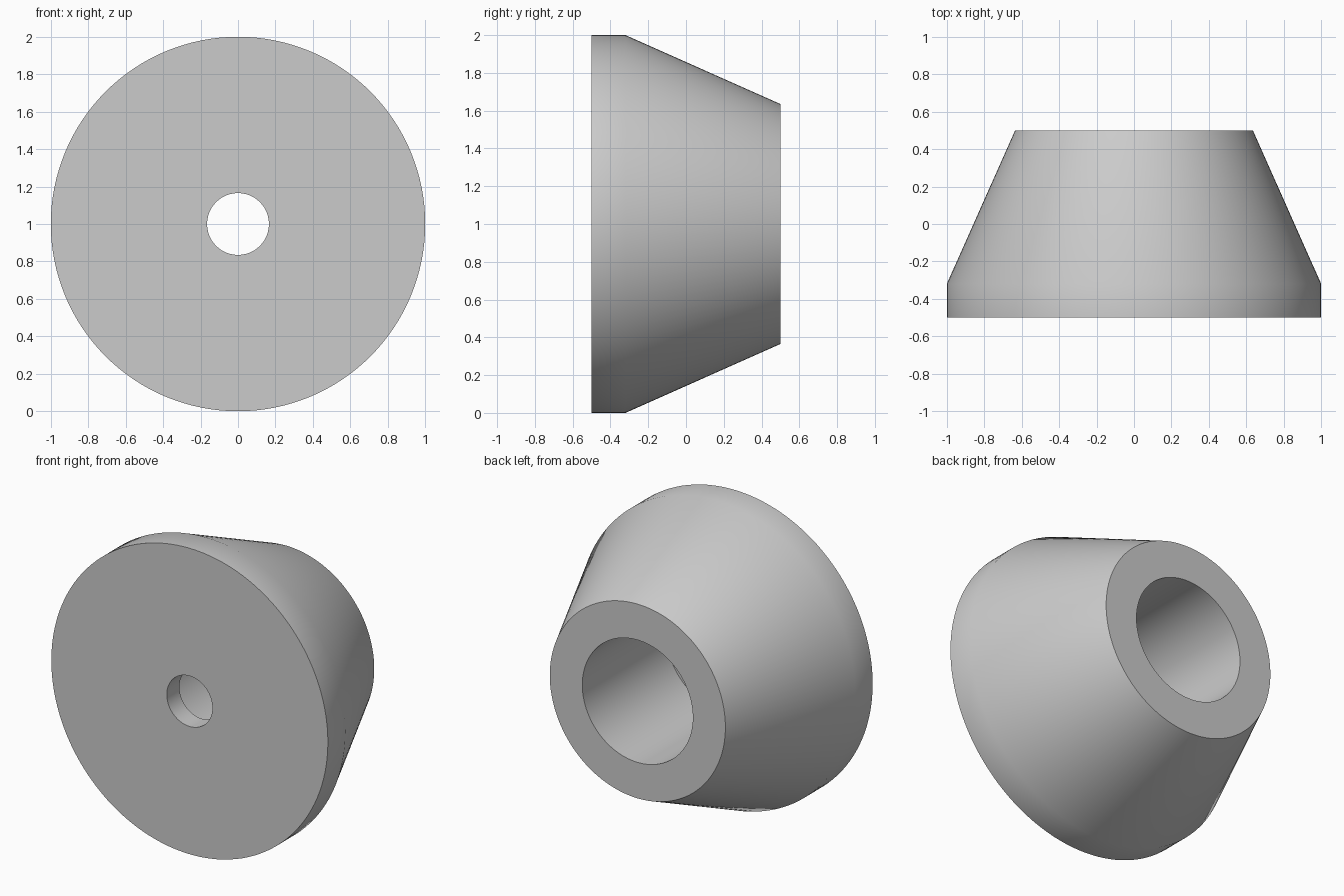
import bpy, bmesh, math
from mathutils import Vector

cube = bpy.data.objects.get("Cube")
if cube:
    bpy.data.objects.remove(cube, do_unlink=True)

# Plain grey finish
grey = bpy.data.materials.new("plain_grey")
grey.use_nodes = True
colour = (0.6, 0.6, 0.6, 1.0)
grey.diffuse_color = colour
grey.node_tree.nodes["Principled BSDF"].inputs["Base Color"].default_value = colour

# Closed cross-section as (radius, y): front face, rim, taper, back ring, counterbore, through hole
profile = [(0.165, -0.5), (1.0, -0.5), (1.0, -0.32), (0.635, 0.5),
           (0.4, 0.5), (0.4, -0.37), (0.165, -0.37)]
centre = Vector((0, 0, 1))

# Revolve the section around the front-to-back axis
bm = bmesh.new()
verts = [bm.verts.new((r, y, 1)) for r, y in profile]
edges = [bm.edges.new((v, verts[(i + 1) % len(verts)])) for i, v in enumerate(verts)]
bmesh.ops.spin(bm, geom=verts + edges, cent=centre, axis=(0, 1, 0),
               angle=math.tau, steps=128, use_duplicate=False)
bmesh.ops.remove_doubles(bm, verts=bm.verts[:], dist=0.0001)
bmesh.ops.recalc_face_normals(bm, faces=bm.faces[:])

mesh = bpy.data.meshes.new("tapered_bushing")
bm.to_mesh(mesh)
bm.free()
mesh.materials.append(grey)
bushing = bpy.data.objects.new("tapered_bushing", mesh)
bpy.context.collection.objects.link(bushing)

# Smooth round walls, crisp rims
bpy.ops.object.select_all(action="DESELECT")
bushing.select_set(True)
bpy.context.view_layer.objects.active = bushing
bpy.ops.object.shade_smooth_by_angle(angle=math.radians(30))
